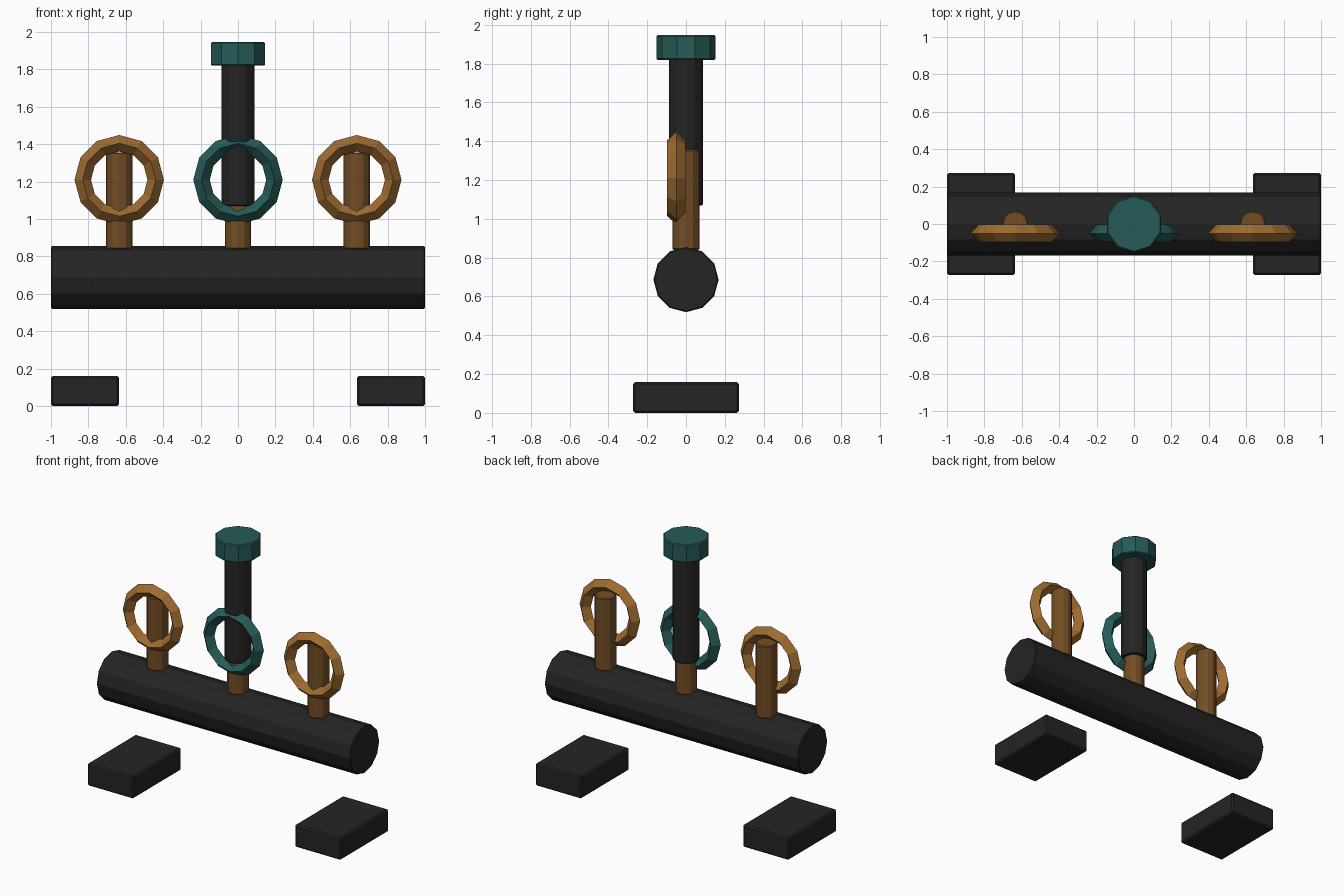
import bpy, math

if "Cube" in bpy.data.objects:
    bpy.data.objects.remove(bpy.data.objects["Cube"])

def mat(name, rgb):
    m = bpy.data.materials.new(name)
    m.diffuse_color = (*rgb, 1)
    m.use_nodes = True
    m.node_tree.nodes["Principled BSDF"].inputs["Base Color"].default_value = m.diffuse_color
    return m

BLACK = mat("charcoal", (0.018, 0.018, 0.018))
WOOD = mat("dark_brown", (0.17, 0.076, 0.018))
GOLD = mat("golden_brown", (0.34, 0.147, 0.029))
TEAL = mat("teal", (0.019, 0.104, 0.096))

def finish(name, material, bevel=0.0):
    o = bpy.context.object
    o.name = name
    o.data.materials.append(material)
    if bevel:
        b = o.modifiers.new("soft_edges", "BEVEL")
        b.width, b.segments = bevel, 1
        b.limit_method, b.angle_limit = "ANGLE", math.radians(50)
    return o

def rod(name, material, r, lo, hi, x=0, sides=12, bevel=0.006):
    bpy.ops.mesh.primitive_cylinder_add(vertices=sides, radius=r, depth=hi - lo,
                                        location=(x, 0, (lo + hi) / 2))
    return finish(name, material, bevel)

# Horizontal pipe
bpy.ops.mesh.primitive_cylinder_add(vertices=12, radius=0.168, depth=2.0,
                                    location=(0, 0, 0.687), rotation=(0, math.pi / 2, 0))
finish("main_pipe", BLACK, 0.006)

# Feet
for side, s in (("left", -1), ("right", 1)):
    bpy.ops.mesh.primitive_cube_add(size=1, location=(s * 0.818, 0, 0.08))
    bpy.context.object.scale = (0.364, 0.544, 0.16)
    bpy.ops.object.transform_apply(location=False, rotation=False, scale=True)
    finish(side + "_foot", BLACK, 0.01)

# Posts with a ring in front of each
for side, x, colour in (("left", -0.635, GOLD), ("middle", 0, TEAL), ("right", 0.635, GOLD)):
    rod(side + "_post", WOOD, 0.07, 0.84, 1.357, x)
    bpy.ops.mesh.primitive_torus_add(major_segments=12, minor_segments=4,
                                     major_radius=0.195, minor_radius=0.044,
                                     location=(x, -0.05, 1.21), rotation=(math.pi / 2, 0, 0))
    bpy.context.object.scale = (1, 1, 1.07)
    finish(side + "_ring", colour)

# Tall middle shaft and cap
rod("shaft", BLACK, 0.088, 1.07, 1.83)
rod("shaft_cap", TEAL, 0.152, 1.82, 1.947, sides=10)
